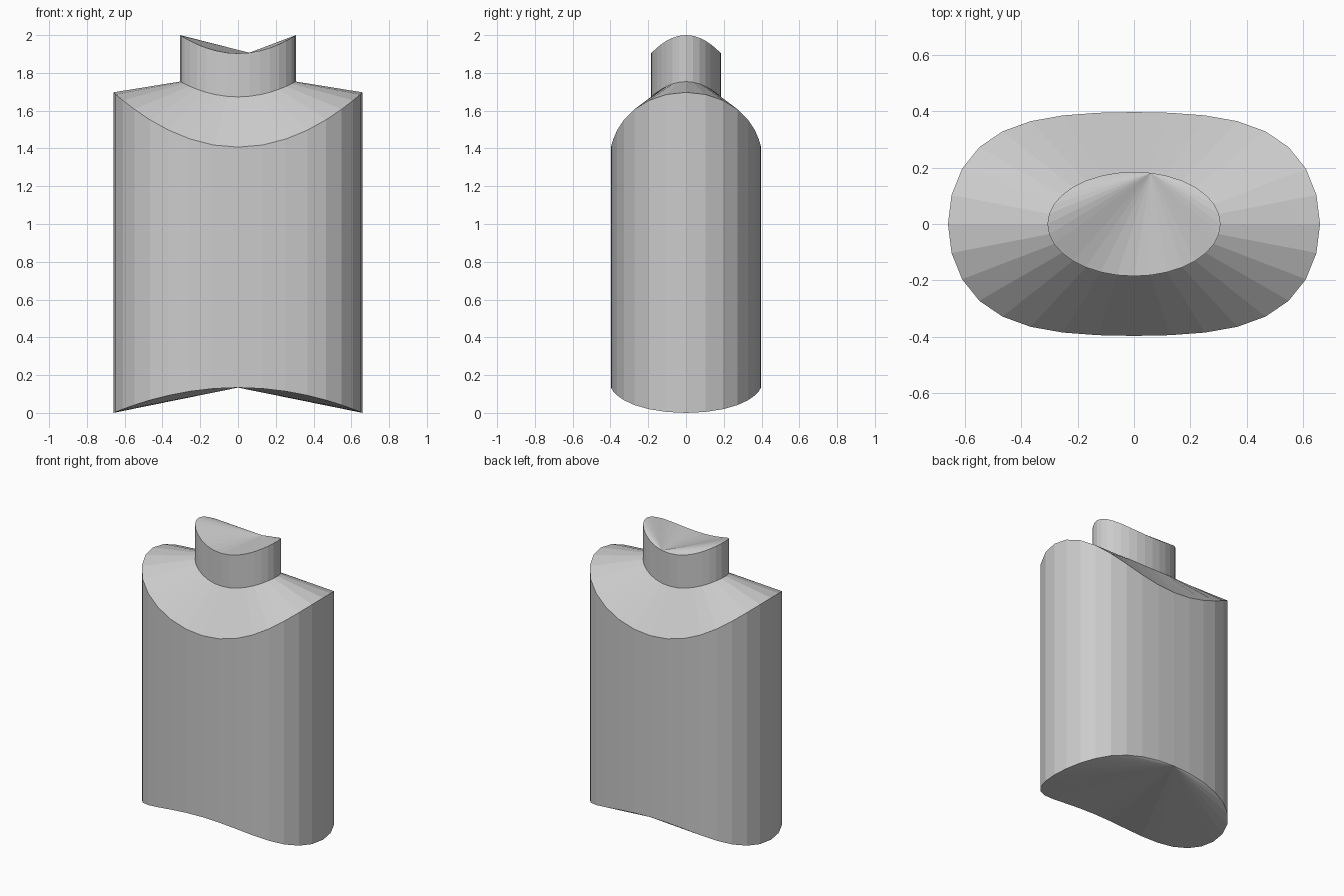
import bpy, bmesh
from math import sin, cos, tau

if "Cube" in bpy.data.objects:
    bpy.data.objects.remove(bpy.data.objects["Cube"])

SEGMENTS = 32


def ring(bm, rx, ry, bulge, z_side, z_front):
    """Oval loop whose height sweeps from the sides to the front and back."""
    verts = []
    for i in range(SEGMENTS):
        c, s = cos(tau * i / SEGMENTS), sin(tau * i / SEGMENTS)
        z = z_side + (z_front - z_side) * s * s
        verts.append(bm.verts.new((rx * c, ry * s * (1 + bulge * c * c), z)))
    return verts


def cap(bm, loop, start, flip=False):
    """Close a saddle-shaped loop with a fan from one rim vertex."""
    for k in range(1, SEGMENTS - 1):
        tri = [loop[start], loop[(start + k) % SEGMENTS], loop[(start + k + 1) % SEGMENTS]]
        bm.faces.new(tri[::-1] if flip else tri)


bm = bmesh.new()
# base rim, shoulder rim, neck root, mouth rim
loops = [
    ring(bm, 0.66, 0.397, 0.34, 0.0, 0.134),
    ring(bm, 0.66, 0.397, 0.34, 1.697, 1.407),
    ring(bm, 0.307, 0.185, 0.0, 1.754, 1.673),
    ring(bm, 0.307, 0.185, 0.0, 2.0, 1.903),
]
# body, shoulder and neck walls
for low, high in zip(loops, loops[1:]):
    for i in range(SEGMENTS):
        j = (i + 1) % SEGMENTS
        bm.faces.new((low[i], low[j], high[j], high[i]))
# underside and mouth
cap(bm, loops[0], 8, flip=True)
cap(bm, loops[-1], 7)

mesh = bpy.data.meshes.new("bottle")
bm.to_mesh(mesh)
bm.free()
bpy.context.collection.objects.link(bpy.data.objects.new("bottle", mesh))
